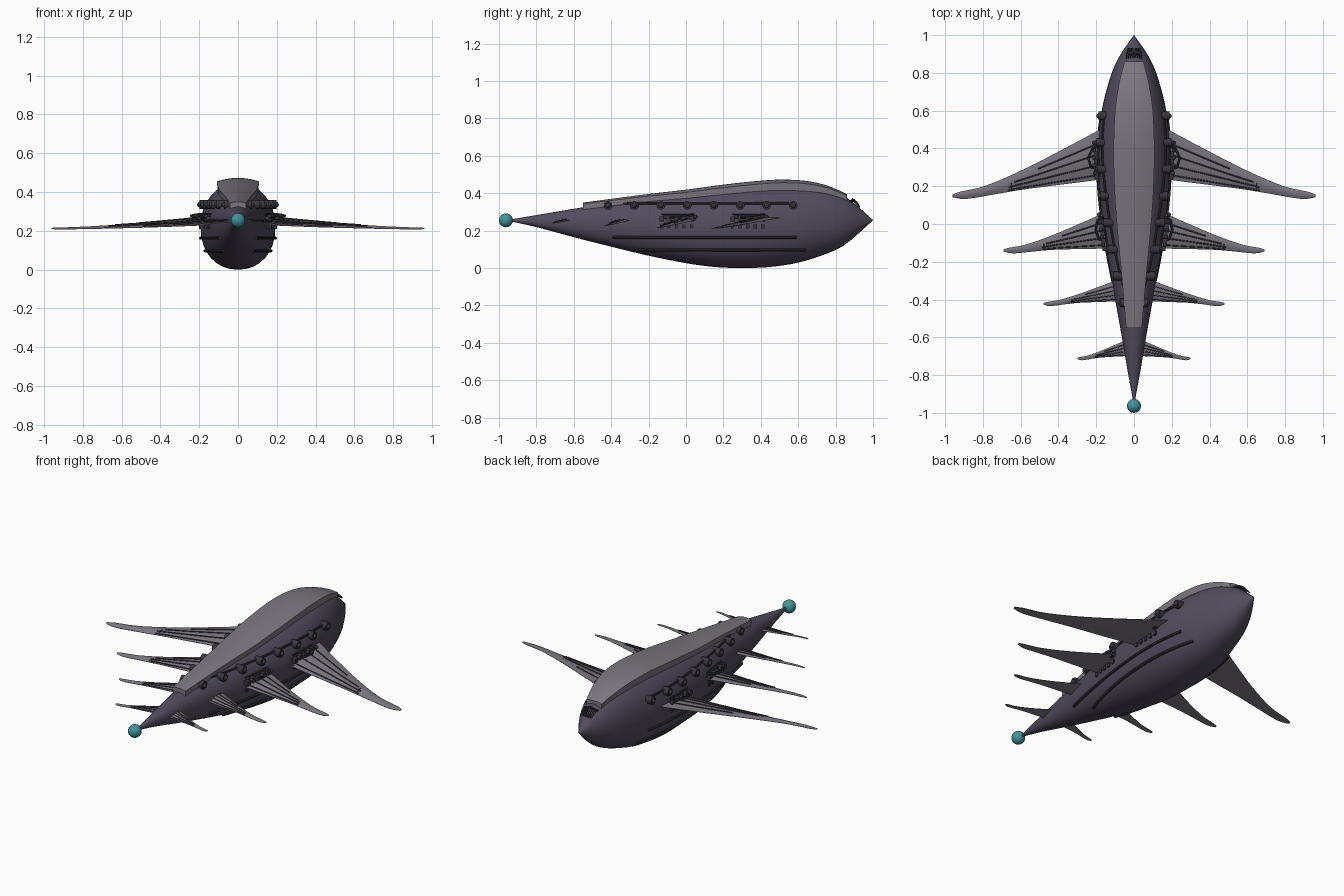
import bpy, bmesh, math
from mathutils import Vector, Matrix

if "Cube" in bpy.data.objects:
    bpy.data.objects.remove(bpy.data.objects["Cube"])


def material(name, rgb):
    m = bpy.data.materials.new(name)
    m.diffuse_color = (*rgb, 1)
    m.use_nodes = True
    m.node_tree.nodes["Principled BSDF"].inputs["Base Color"].default_value = m.diffuse_color
    return m


HULL = material("hull_purple", (0.085, 0.073, 0.11))
PLATE = material("plate_grey", (0.2, 0.185, 0.215))
DARK = material("dark_metal", (0.04, 0.037, 0.048))
TEAL = material("teal", (0.055, 0.3, 0.33))


def interp(pts, x):
    """Smooth curve through (x, value) points sorted by x, clamped at the ends."""
    if x <= pts[0][0]:
        return pts[0][1]
    if x >= pts[-1][0]:
        return pts[-1][1]
    i = max(k for k in range(len(pts) - 1) if pts[k][0] <= x)

    def slope(k):
        a, b = pts[max(k - 1, 0)], pts[min(k + 1, len(pts) - 1)]
        return (b[1] - a[1]) / (b[0] - a[0])
    (x0, y0), (x1, y1) = pts[i], pts[i + 1]
    d = x1 - x0
    t = (x - x0) / d
    return ((2*t**3 - 3*t*t + 1) * y0 + (t**3 - 2*t*t + t) * d * slope(i)
            + (3*t*t - 2*t**3) * y1 + (t**3 - t*t) * d * slope(i + 1))


def finish(name, bm, mat, mirror=False, angle=40):
    bmesh.ops.recalc_face_normals(bm, faces=bm.faces)
    me = bpy.data.meshes.new(name)
    bm.to_mesh(me)
    bm.free()
    me.materials.append(mat)
    me.shade_smooth()
    me.set_sharp_from_angle(angle=math.radians(angle))
    ob = bpy.data.objects.new(name, me)
    bpy.context.collection.objects.link(ob)
    if mirror:
        ob.modifiers.new("mirror", 'MIRROR')
        ob.modifiers["mirror"].use_mirror_merge = False
    return ob


def loft(bm, rings):
    rows = [[bm.verts.new(p) for p in r] for r in rings]
    n = len(rows[0])
    for a, b in zip(rows, rows[1:]):
        for i in range(n):
            j = (i + 1) % n
            bm.faces.new((a[i], a[j], b[j], b[i]))
    bm.faces.new(rows[0])
    bm.faces.new(rows[-1])


def tube(bm, pts, r, sides=6):
    pts = [Vector(p) for p in pts]
    rings = []
    for i, p in enumerate(pts):
        d = pts[min(i + 1, len(pts) - 1)] - pts[max(i - 1, 0)]
        u = d.cross(Vector((0, 0, 1)) if abs(d.normalized().z) < 0.9 else Vector((1, 0, 0))).normalized()
        v = d.cross(u).normalized()
        rings.append([p + r * (math.cos(a) * u + math.sin(a) * v)
                      for a in (2 * math.pi * k / sides for k in range(sides))])
    loft(bm, rings)


def box(bm, c, size):
    bmesh.ops.create_cube(bm, size=1, matrix=Matrix.Translation(c) @ Matrix.Diagonal((*size, 1)))


def ball(bm, c, r, u=16, v=10):
    bmesh.ops.create_uvsphere(bm, u_segments=u, v_segments=v, radius=r, matrix=Matrix.Translation(c))


# Hull: half width, top and bottom lines along y
WIDTH = [(-.94, .004), (-.8, .03), (-.6, .064), (-.4, .1), (-.2, .136), (0, .166), (.2, .187), (.4, .192),
         (.6, .171), (.8, .118), (.9, .07), (1, .001)]
TOP = [(-.94, .26), (-.8, .283), (-.55, .325), (-.2, .375), (0, .398), (.2, .422), (.4, .442), (.55, .446),
       (.7, .434), (.8, .407), (.88, .362), (1, .257)]
BOTTOM = [(-.94, .25), (-.8, .219), (-.6, .165), (-.4, .114), (-.2, .066), (0, .026), (.15, .006), (.3, 0),
          (.45, .006), (.6, .029), (.75, .076), (.85, .125), (1, .255)]
POW = 2.15


def hull_x(y, z):
    t, b = interp(TOP, y), interp(BOTTOM, y)
    q = min(1, abs(z - (t + b) / 2) / ((t - b) / 2))
    return interp(WIDTH, y) * (1 - q ** POW) ** (1 / POW)


def hull_ring(y, n=32):
    t, b, w = interp(TOP, y), interp(BOTTOM, y), interp(WIDTH, y)
    ring = []
    for k in range(n):
        c, s = math.cos(2 * math.pi * k / n), math.sin(2 * math.pi * k / n)
        ring.append((w * math.copysign(abs(c) ** (2 / POW), c), y,
                     (t + b) / 2 + (t - b) / 2 * math.copysign(abs(s) ** (2 / POW), s)))
    return ring


bm = bmesh.new()
loft(bm, [hull_ring(-.94 + 1.94 * i / 48) for i in range(49)])
finish("hull", bm, HULL)

# Back plate: long raised shell on top
P_W = [(-.55, .042), (-.3, .063), (0, .091), (.2, .104), (.4, .108), (.6, .1), (.75, .078), (.86, .05)]
P_T = [(-.55, .35), (-.4, .37), (-.2, .396), (0, .419), (.2, .446), (.4, .467), (.53, .473), (.67, .462),
       (.78, .432), (.86, .395)]
bm = bmesh.new()
rings = []
for i in range(37):
    y = -.55 + 1.41 * i / 36
    w, t = interp(P_W, y), interp(P_T, y)
    arc = [(w * u / 5, y, t - .16 * w * (u / 5) ** 2) for u in range(-5, 6)]
    low = [(x * .96, y, z - .045) for x, y, z in reversed(arc)]
    rings.append(arc + low)
loft(bm, rings)
finish("back_plate", bm, PLATE)

# Tail globe
bm = bmesh.new()
ball(bm, (0, -.963, .255), .037, 24, 16)
finish("tail_globe", bm, TEAL)

# Wings: root x, tip x, lead y, trail y, tip y, root z, tip z, thickness
WINGS = [(.18, .96, .50, .235, .15, .25, .212, .016), (.155, .69, .06, -.13, -.138, .247, .217, .013),
         (.10, .48, -.30, -.41, -.42, .25, .228, .009), (.055, .30, -.62, -.70, -.71, .252, .24, .006)]
LEAD = [(0, 1), (.27, .68), (.53, .385), (.79, .14), (.96, .055), (1, .02)]
DIP = [(0, 0), (.5, .1), (.7, .5), (.92, 1), (1, .4)]


def wing_point(wg, s, c, side=1):
    """s runs root to tip, c runs trailing to leading edge, side is +1 top / -1 underside."""
    xr, xt, yl, ytr, yt, zr, zt, th = wg
    lead = yt + (yl - yt) * interp(LEAD, s)
    q = min(1, max(0, s))
    trail = yt + (ytr - yt) * (1 - q) ** 1.2 - .022 * ((xt - xr) / .78) ** .5 * interp(DIP, s)
    z = zr + (zt - zr) * (1 - (1 - q) ** 1.6) + .15 * (c - .5) * (lead - trail)
    f = th * (1 - .75 * q) * math.sin(math.pi * c)
    return (xr + (xt - xr) * s, trail + (lead - trail) * c, z + (f if side > 0 else -.15 * f - .002))


for n, wg in enumerate(WINGS, 1):
    bm = bmesh.new()
    cs = [k / 8 for k in range(9)]
    loft(bm, [[wing_point(wg, s, c) for c in cs] + [wing_point(wg, s, c, -1) for c in reversed(cs)]
              for s in [-.1] + [k / 20 for k in range(21)]])
    finish(f"wing_{n}", bm, PLATE, True, 50)
    # Ribs lying along the top of the wing
    bm = bmesh.new()
    for c, end in ((.1, .62), (.3, .62), (.52, .58), (.74, .42)):
        pts = [Vector(wing_point(wg, end * k / 10, c)) + Vector((0, 0, .001)) for k in range(11)]
        tube(bm, pts, .0035 if n < 3 else .0025)
    tube(bm, [wing_point(wg, .6, c) for c in (.1, .3, .52)], .003)
    finish(f"wing_ribs_{n}", bm, DARK, True)

# Root machinery on the two big wing pairs
bm = bmesh.new()
for wg, ys in ((WINGS[0], (.25, .29, .33, .37, .41)), (WINGS[1], (-.13, -.09, -.05, -.01, .03))):
    for k, y in enumerate(ys):
        x = hull_x(y, .26)
        box(bm, (x + .005, y, .262 + .006 * (k % 2)), (.034, .026, .026))
        ball(bm, (x + .02, y + .02, .274), .011, 10, 6)
        box(bm, (x, y, .222), (.022, .018, .022))
    a, b = ys[1], ys[-1]
    xa, xb = hull_x(a, .27), hull_x(b, .27)
    tube(bm, [(xa, a, .268), (xa + .04, a + .01, .272), (xa + .055, (a + b) / 2, .278),
              (xb + .03, b - .01, .285), (xb, b + .01, .287)], .006)
    tube(bm, [(hull_x(y, .288) + .003, y, .288) for y in ys], .005)
finish("wing_root_machinery", bm, DARK, True)

# Portholes: round drums along each flank
bm = bmesh.new()
for k in range(8):
    y = -.417 + .1414 * k
    x = hull_x(y, .335)
    bmesh.ops.create_cone(bm, cap_ends=True, segments=16, radius1=.023, radius2=.023, depth=.05, matrix=
                          Matrix.Translation((x + .005, y, .335)) @ Matrix.Rotation(math.pi / 2, 4, 'Y'))
    ball(bm, (x + .028, y, .335), .014, 12, 8)
finish("portholes", bm, DARK, True)

# Side rails following the hull
bm = bmesh.new()
for y0, y1, z, r in ((-.4, .55, .346, .006), (-.39, .59, .163, .008), (-.25, .64, .097, .008)):
    tube(bm, [(hull_x(y, z) + .005, y, z) for y in (y0 + (y1 - y0) * k / 24 for k in range(25))], r, 8)
finish("side_rails", bm, DARK, True)

# Nose feelers: fan of thin rods in front of the back plate
bm = bmesh.new()
for k in range(4):
    x = .006 + .011 * k
    tube(bm, [(x, .875, .355), (x * 1.05, .89, .372 - .004 * k), (x * .9, .915, .352 - .004 * k),
              (x * .75, .93, .325)], .003)
tube(bm, [(0, .90, .367), (.02, .9, .364), (.042, .885, .352)], .003)
finish("nose_feelers", bm, DARK, True)
